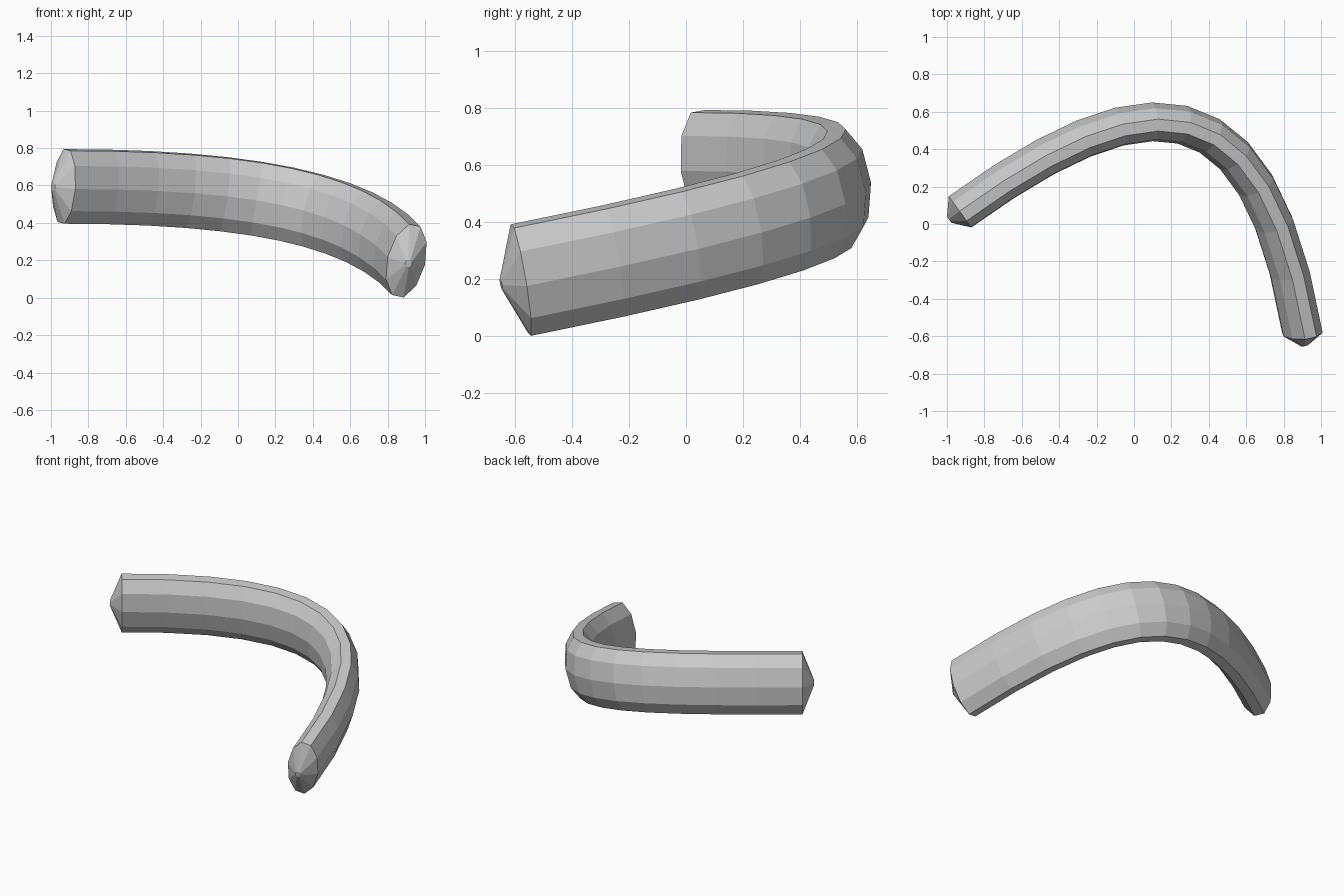
import bpy, bmesh, math
from mathutils import Vector, Matrix
from mathutils.geometry import interpolate_bezier

if "Cube" in bpy.data.objects:
    bpy.data.objects.remove(bpy.data.objects["Cube"])

SIDES, SEGMENTS = 10, 12
HALF_W, HALF_H = 0.104, 0.207
TIP_RADIUS, TIP_LENGTH = 0.02, 0.072
START_LEAN = math.radians(8)

# Centre line: one sweeping bezier that turns and descends
path = interpolate_bezier(
    Vector((-0.93, 0.065, 0.595)), Vector((0.04, 0.767, 0.595)),
    Vector((0.66, 0.82, 0.475)), Vector((0.90, -0.58, 0.197)), SEGMENTS + 1)
tangents = []
for i in range(len(path)):
    a, b = path[max(i - 1, 0)], path[min(i + 1, SEGMENTS)]
    tangents.append((b - a).normalized())
tangents[0] = Vector((0.97, 0.702, 0)).normalized()
tangents[-1] = Vector((0.24, -1.40, -0.278)).normalized()

bm = bmesh.new()


def ring(centre, tangent, up, half_w, half_h):
    side = tangent.cross(up)
    verts = []
    for k in range(SIDES):
        ang = 2 * math.pi * k / SIDES
        verts.append(bm.verts.new(
            centre + side * half_w * math.cos(ang) + up * half_h * math.sin(ang)))
    return verts


# Carry the section frame along the path without twisting
up = Matrix.Rotation(START_LEAN, 3, tangents[0]) @ Vector((0, 0, 1))
rings = []
for i, (p, t) in enumerate(zip(path, tangents)):
    up = (up - t * up.dot(t)).normalized()
    if i == 0:   # blunt tip at the start
        rings.append(ring(p - t * TIP_LENGTH, t, up, TIP_RADIUS, TIP_RADIUS))
    rings.append(ring(p, t, up, HALF_W, HALF_H))
    if i == SEGMENTS:   # blunt tip at the end
        rings.append(ring(p + t * TIP_LENGTH, t, up, TIP_RADIUS, TIP_RADIUS))

# Skin the rings and close both tips
for r0, r1 in zip(rings, rings[1:]):
    for k in range(SIDES):
        n = (k + 1) % SIDES
        bm.faces.new((r0[k], r0[n], r1[n], r1[k]))
bm.faces.new(rings[0])
bm.faces.new(rings[-1])
bmesh.ops.recalc_face_normals(bm, faces=bm.faces)

mesh = bpy.data.meshes.new("curved_bar")
bm.to_mesh(mesh)
bm.free()
bar = bpy.data.objects.new("curved_bar", mesh)
bpy.context.collection.objects.link(bar)
